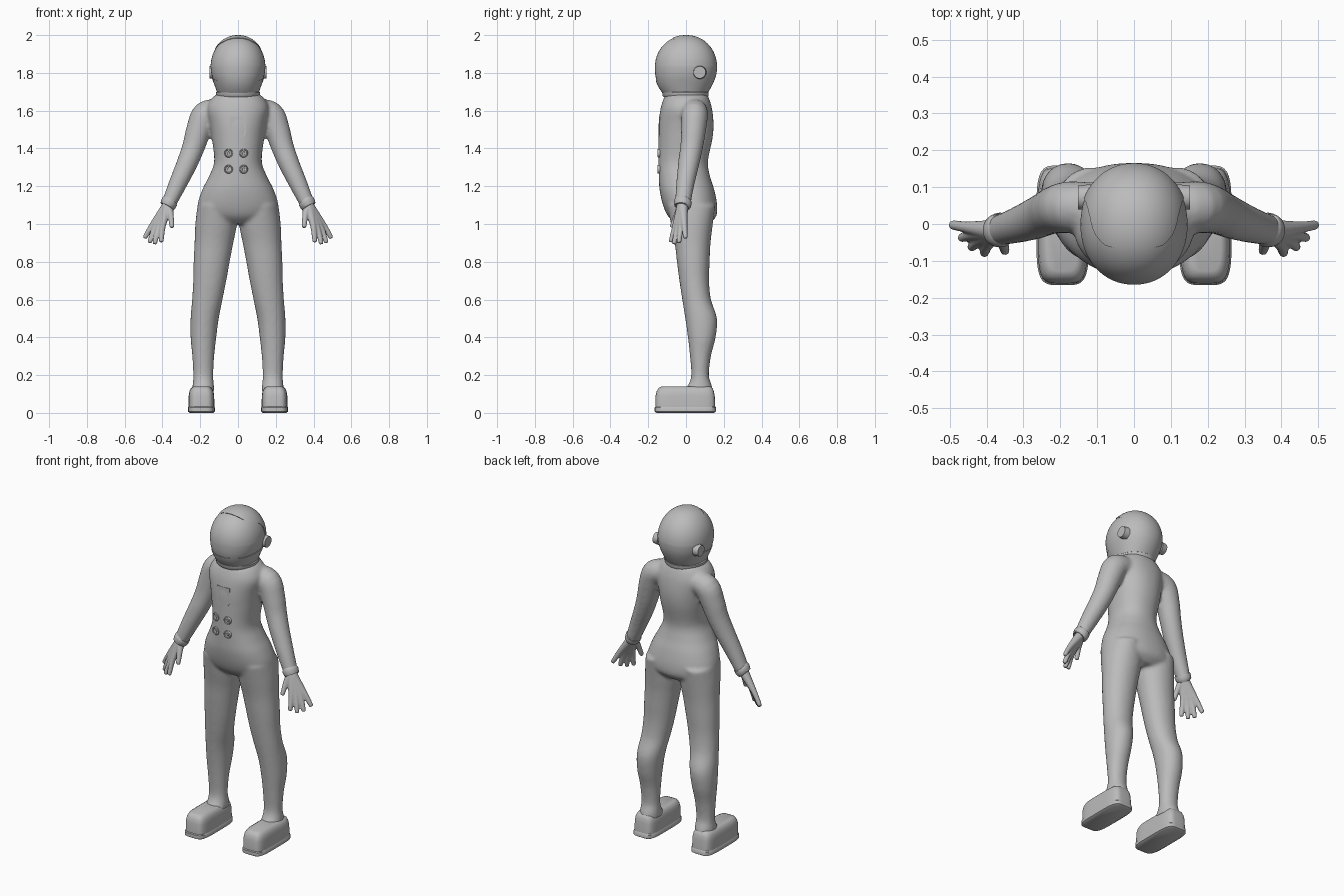
import bpy, bmesh, math
from mathutils import Vector, Matrix

cube = bpy.data.objects.get("Cube")
if cube:
    bpy.data.objects.remove(cube)

suit = bpy.data.materials.new("suit_grey")
suit.use_nodes = True
suit.diffuse_color = (0.5, 0.5, 0.5, 1)
suit.node_tree.nodes["Principled BSDF"].inputs["Base Color"].default_value = (0.5, 0.5, 0.5, 1)


def finish(name, bm, angle=40):
    """Turn a bmesh into a smooth shaded object."""
    mesh = bpy.data.meshes.new(name)
    bm.to_mesh(mesh)
    bm.free()
    mesh.materials.append(suit)
    obj = bpy.data.objects.new(name, mesh)
    bpy.context.collection.objects.link(obj)
    shade(obj, angle)
    return obj


def shade(obj, angle):
    bpy.ops.object.select_all(action='DESELECT')
    obj.select_set(True)
    bpy.context.view_layer.objects.active = obj
    bpy.ops.object.shade_smooth_by_angle(angle=math.radians(angle))


def bake(obj, angle=40):
    """Apply all modifiers."""
    graph = bpy.context.evaluated_depsgraph_get()
    mesh = bpy.data.meshes.new_from_object(obj.evaluated_get(graph))
    obj.modifiers.clear()
    obj.data = mesh
    mesh.materials.clear()
    mesh.materials.append(suit)
    shade(obj, angle)


def blend(obj, voxel, rounds):
    """Fuse overlapping parts into one soft skin."""
    fuse = obj.modifiers.new("fuse", 'REMESH')
    fuse.mode = 'VOXEL'
    fuse.voxel_size = voxel
    soft = obj.modifiers.new("soften", 'SMOOTH')
    soft.factor = 0.5
    soft.iterations = rounds
    bake(obj, 80)


def spline(rows, steps):
    """Catmull-Rom through rows of numbers."""
    out = []
    for i in range(len(rows) - 1):
        p0, p1, p2, p3 = (rows[min(max(i + k, 0), len(rows) - 1)] for k in (-1, 0, 1, 2))
        for s in range(steps):
            t = s / steps
            out.append([b + t / 2 * (c - a + t * (2*a - 5*b + 4*c - d + t * (3*(b - c) + d - a)))
                        for a, b, c, d in zip(p0, p1, p2, p3)])
    return out + [list(rows[-1])]


def loft(bm, rows, power=2.0, steps=4, flat=True, side=1, sides=40):
    """Closed tube through rows of (x, y, z, half width, half depth)."""
    rows = spline(rows, steps)
    pts = [Vector(r[:3]) for r in rows]
    rings = []
    for i, (p, r) in enumerate(zip(pts, rows)):
        u, v = Vector((1, 0, 0)), Vector((0, 1, 0))
        if not flat:
            tangent = (pts[min(i + 1, len(pts) - 1)] - pts[max(i - 1, 0)]).normalized()
            u = v.cross(tangent).normalized()
            v = tangent.cross(u)
        ring = []
        for k in range(sides):
            c, s = math.cos(math.tau * k / sides), math.sin(math.tau * k / sides)
            q = p + u * math.copysign(abs(c) ** (2 / power), c) * r[3] \
                  + v * math.copysign(abs(s) ** (2 / power), s) * r[4]
            ring.append(bm.verts.new((q.x * side, q.y, q.z)))
        rings.append(ring)
    faces = [bm.faces.new(rings[0]), bm.faces.new(rings[-1])]
    for a, b in zip(rings, rings[1:]):
        for k in range(sides):
            n = (k + 1) % sides
            faces.append(bm.faces.new((a[k], a[n], b[n], b[k])))
    bmesh.ops.recalc_face_normals(bm, faces=faces)


def spans(rows):
    """Rows of (z, x min, x max, y min, y max) to loft rows."""
    return [((a + b) / 2, (c + d) / 2, z, (b - a) / 2, (d - c) / 2) for z, a, b, c, d in rows]


def mirror_spans(rows):
    return spans([(z, -w, w, c, d) for z, w, c, d in rows])


def disc(bm, centre, axis, radius, depth, bevel):
    rot = Vector((0, 0, 1)).rotation_difference(Vector(axis)).to_matrix().to_4x4()
    made = bmesh.ops.create_cone(bm, cap_ends=True, segments=32, radius1=radius, radius2=radius - bevel,
                                 depth=depth, matrix=Matrix.Translation(centre) @ rot)
    return made["verts"]


# Body: torso, legs and arms fused together
TORSO = [(1.69, .105, -.105, .11), (1.665, .14, -.118, .122), (1.61, .165, -.135, .138),
         (1.53, .15, -.145, .146), (1.45, .138, -.146, .14), (1.33, .126, -.146, .116),
         (1.25, .155, -.144, .128), (1.18, .19, -.14, .15), (1.1, .213, -.122, .165),
         (1.04, .19, -.095, .16), (1.0, .10, -.05, .12)]
LEG = [(1.1, .02, .214, -.10, .155), (1.0, .007, .226, -.08, .142), (.9, .025, .23, -.06, .13),
       (.8, .044, .235, -.048, .125), (.7, .062, .237, -.035, .122), (.6, .082, .243, -.02, .132),
       (.5, .102, .251, -.004, .164), (.4, .115, .251, .01, .157), (.3, .126, .242, .021, .132),
       (.2, .131, .237, .028, .121), (.15, .128, .24, .012, .135), (.11, .125, .245, -.02, .145)]
ARM = [(.09, .045, 1.60, .06, .065), (.17, .046, 1.58, .072, .07), (.207, .04, 1.50, .067, .066),
       (.235, .03, 1.41, .06, .06), (.27, .014, 1.32, .055, .056), (.32, -.004, 1.21, .048, .048),
       (.37, -.018, 1.1, .038, .041)]
bm = bmesh.new()
loft(bm, mirror_spans(TORSO), power=2.2)
for side in (1, -1):
    loft(bm, spans(LEG), power=2.1, side=side)
    loft(bm, ARM, flat=False, side=side)
blend(finish("body_suit", bm), 0.0095, 7)

# Gloves, cuffs and shoes
WRIST = (.372, -.018, 1.1)
FINGERS = [((.398, -.056, .992), (.406, -.078, .912)), ((.418, -.043, .986), (.44, -.062, .902)),
           ((.435, -.027, .99), (.466, -.037, .908)), ((.449, -.009, 1.0), (.491, -.003, .932)),
           ((.357, -.048, 1.05), (.35, -.073, .988))]
SHOE = [(.03, .125, .262, -.162, .155), (.09, .126, .261, -.161, .152), (.115, .13, .257, -.155, .147),
        (.132, .139, .248, -.145, .14), (.14, .152, .236, -.128, .128)]
SOLE = [(0, .132, .255, -.155, .148), (.007, .122, .265, -.166, .159), (.028, .122, .265, -.166, .159),
        (.036, .128, .259, -.159, .153)]
for side, label in ((1, "left"), (-1, "right")):
    bm = bmesh.new()
    for knuckle, tip in FINGERS:
        k, t = Vector(knuckle), Vector(tip)
        end = t + (t - k).normalized() * 0.007
        loft(bm, [(*WRIST, .028, .03), (*k, .0165, .0165), (*t, .0125, .0125), (*end, .006, .006)],
             flat=False, side=side, sides=16)
    blend(finish(label + "_glove", bm), 0.0045, 4)

    bm = bmesh.new()
    loft(bm, [(.359, -.015, 1.124, .040, .043), (.362, -.016, 1.119, .044, .047),
              (.373, -.018, 1.095, .041, .044), (.376, -.019, 1.09, .034, .036)],
         flat=False, side=side, steps=2)
    finish(label + "_cuff", bm)

    for part, rows in (("shoe", SHOE), ("sole", SOLE)):
        bm = bmesh.new()
        loft(bm, spans(rows), power=4.5, steps=1, side=side, sides=64)
        finish(label + "_" + part, bm)

    # Round ear piece on the helmet
    bm = bmesh.new()
    disc(bm, (side * .135, .072, 1.803), (side, 0, 0), .036, .034, .004)
    finish(label + "_ear_piece", bm)

# Helmet shell with a face opening, and a visor inside it
LOWER = [(1.69, .108, -.122, .113), (1.715, .117, -.14, .128), (1.75, .13, -.157, .146),
         (1.79, .143, -.166, .16)]


def helmet(bm):
    rows = list(LOWER)
    for i in range(20):
        t = i / 19 * math.radians(88)
        c = math.cos(t) ** 0.94
        rows.append((1.83 + .17 * math.sin(t), .148 * c, -.168 * c, .165 * c))
    loft(bm, mirror_spans(rows), power=2.1, steps=2, sides=64)


bm = bmesh.new()
helmet(bm)
shell = finish("helmet_shell", bm)

bm = bmesh.new()
opening = [(-.3, 1.757), (-.1, 1.76), (.04, 1.775), (.07, 1.80), (.07, 1.845), (.058, 1.89),
           (.04, 1.915), (.02, 1.93), (-.03, 1.95), (-.058, 1.966), (-.07, 1.985), (-.07, 2.1), (-.3, 2.1)]
face = bm.faces.new([bm.verts.new((-.3, y, z)) for y, z in opening])
moved = bmesh.ops.extrude_face_region(bm, geom=[face])["geom"]
bmesh.ops.translate(bm, vec=(.6, 0, 0), verts=[g for g in moved if isinstance(g, bmesh.types.BMVert)])
bmesh.ops.recalc_face_normals(bm, faces=bm.faces)
cutter = finish("opening_cutter", bm)
cutter.hide_render = True
cut = shell.modifiers.new("opening", 'BOOLEAN')
cut.operation = 'DIFFERENCE'
cut.solver = 'EXACT'
cut.object = cutter
bake(shell, 35)
bpy.data.objects.remove(cutter)

bm = bmesh.new()
helmet(bm)
centre = Matrix.Translation((0, 0, 1.83))
bm.transform(centre @ Matrix.Scale(0.98, 4) @ centre.inverted())
finish("visor", bm)

bm = bmesh.new()
loft(bm, mirror_spans([(1.672, .112, -.118, .115), (1.678, .117, -.124, .12),
                       (1.696, .117, -.126, .12), (1.702, .11, -.12, .114)]), steps=1)
finish("neck_ring", bm)

# Chest pocket: plate with rounded bottom corners
bm = bmesh.new()
outline = [(-.042, 1.57), (.042, 1.57)]
for cx, start in ((.02, 0), (-.02, 90)):
    for k in range(6):
        a = math.radians(start + 18 * k)
        outline.append((cx + .022 * math.cos(a), 1.482 - .022 * math.sin(a)))
face = bm.faces.new([bm.verts.new((x, -.147 + 2.5 * x * x, z)) for x, z in outline])
moved = bmesh.ops.extrude_face_region(bm, geom=[face])["geom"]
bmesh.ops.translate(bm, vec=(0, .009, 0), verts=[g for g in moved if isinstance(g, bmesh.types.BMVert)])
bmesh.ops.recalc_face_normals(bm, faces=bm.faces)
finish("chest_pocket", bm)

# Four front dials: rim, recessed base and centre knob
for row, z in (("upper", 1.375), ("lower", 1.29)):
    for label, x in (("right", -.05), ("left", .03)):
        bm = bmesh.new()
        y = -.146 + 3 * x * x
        disc(bm, (x, y + .004, z), (0, -1, 0), .019, .012, .001)
        disc(bm, (x, y, z), (0, -1, 0), .01, .016, .003)
        loops = []
        for k in range(32):
            a = math.tau * k / 32
            loops.append([bm.verts.new((x + r * math.cos(a), y + d, z + r * math.sin(a)))
                          for r, d in ((.023, .01), (.023, -.004), (.021, -.007), (.018, -.007), (.016, -.003))])
        for a, b in zip(loops, loops[1:] + loops[:1]):
            for k in range(len(a) - 1):
                bm.faces.new((a[k], b[k], b[k + 1], a[k + 1]))
        bmesh.ops.recalc_face_normals(bm, faces=bm.faces)
        finish(row + "_" + label + "_dial", bm)
